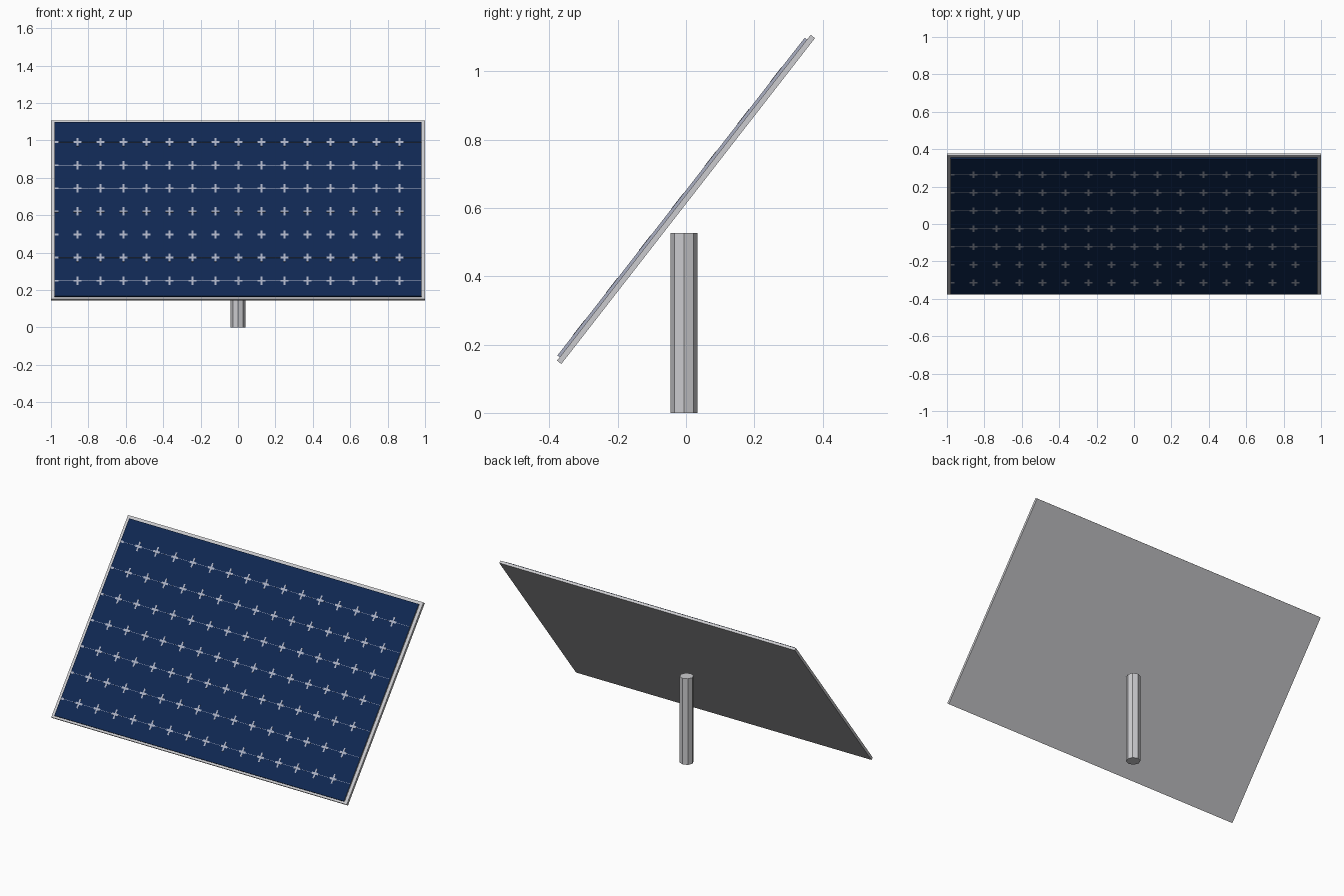
import bpy, bmesh, math
from mathutils import Matrix

if "Cube" in bpy.data.objects:
    bpy.data.objects.remove(bpy.data.objects["Cube"])

# Tilted panel frame: local x = width, y = up the slope, z = out of the face
TILT = Matrix.Translation((0, 0, 0.625)) @ Matrix.Rotation(math.radians(52.1), 4, 'X')


def material(name, rgb):
    m = bpy.data.materials.new(name)
    m.diffuse_color = (*rgb, 1)
    m.use_nodes = True
    m.node_tree.nodes["Principled BSDF"].inputs["Base Color"].default_value = m.diffuse_color
    return m


METAL = material("light grey metal", (0.60, 0.60, 0.62))
NAVY = material("navy cell", (0.005, 0.021, 0.085))
SILVER = material("silver blue contact", (0.40, 0.43, 0.54))


def add_box(bm, x0, x1, y0, y1, z0, z1):
    mat = (Matrix.Translation(((x0 + x1) / 2, (y0 + y1) / 2, (z0 + z1) / 2))
           @ Matrix.Diagonal((x1 - x0, y1 - y0, z1 - z0, 1)))
    bmesh.ops.create_cube(bm, size=1, matrix=mat)


def finish(bm, name, mats, matrix=Matrix()):
    me = bpy.data.meshes.new(name)
    bm.normal_update()
    bm.to_mesh(me)
    bm.free()
    for m in mats:
        me.materials.append(m)
    ob = bpy.data.objects.new(name, me)
    ob.matrix_world = matrix
    bpy.context.collection.objects.link(ob)
    return ob


# Backing slab
bm = bmesh.new()
add_box(bm, -1, 1, -0.6045, 0.6045, -0.008, 0.008)
finish(bm, "panel_frame", [METAL], TILT)

# Cell sheet, with silver left and right edges
bm = bmesh.new()
add_box(bm, -0.98, 0.98, -0.592, 0.587, 0.008, 0.0165)
bm.normal_update()
for f in bm.faces:
    f.material_index = 1 if abs(f.normal.x) > 0.9 else 0
finish(bm, "cell_sheet", [NAVY, SILVER], TILT)

# Contact crosses on a grid, joined along each row by hairlines
STEP_X, STEP_Y, TOP = 0.123, 0.1565, 0.0165
bm = bmesh.new()
for row in range(-3, 4):
    v = -0.019 + row * STEP_Y
    add_box(bm, -0.98, 0.98, v - 0.0008, v + 0.0008, TOP - 0.001, TOP + 0.0005)
    for col in range(16):
        x = -0.981 + col * STEP_X
        add_box(bm, max(x - 0.022, -0.98), x + 0.022, v - 0.006, v + 0.006,
                TOP - 0.001, TOP + 0.0008)
        if col:
            add_box(bm, x - 0.005, x + 0.005, v - 0.028, v + 0.028,
                    TOP - 0.001, TOP + 0.001)
finish(bm, "cell_contacts", [SILVER], TILT)

# Eight-sided post
bm = bmesh.new()
bmesh.ops.create_cone(bm, cap_ends=True, segments=8, radius1=0.039, radius2=0.039,
                      depth=0.527, matrix=Matrix.Translation((0, -0.006, 0.2635)))
finish(bm, "post", [METAL])
